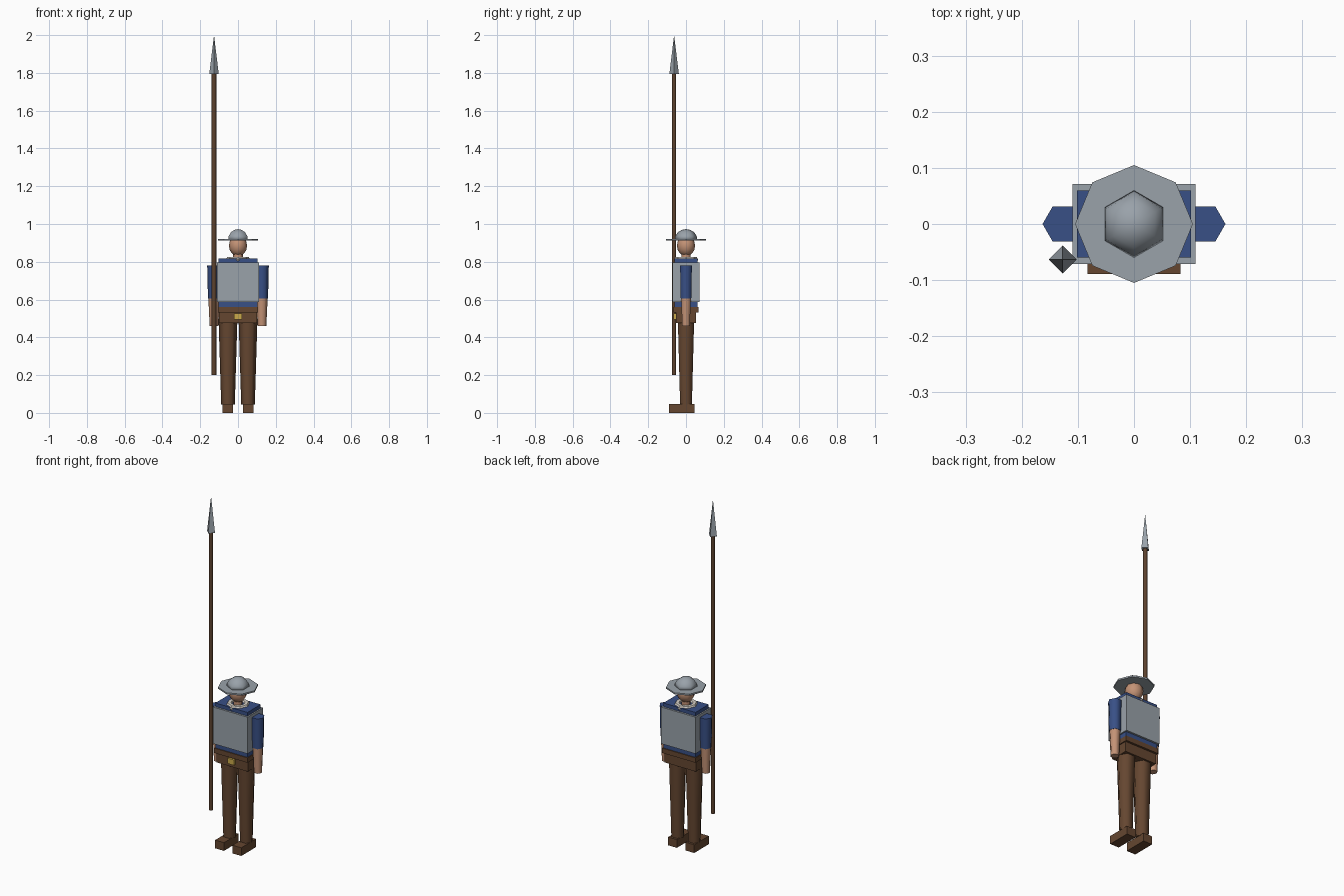
import bpy, math

cube = bpy.data.objects.get("Cube")
if cube:
    bpy.data.objects.remove(cube, do_unlink=True)


def material(name, rgb):
    m = bpy.data.materials.new(name)
    m.use_nodes = True
    m.diffuse_color = (*rgb, 1)
    m.node_tree.nodes["Principled BSDF"].inputs["Base Color"].default_value = (*rgb, 1)
    return m


steel = material("steel grey", (0.32, 0.36, 0.40))
blue = material("blue cloth", (0.04, 0.08, 0.24))
leather = material("brown leather", (0.13, 0.062, 0.03))
wood = material("dark wood", (0.11, 0.055, 0.028))
skin = material("skin", (0.55, 0.29, 0.18))
linen = material("off white linen", (0.68, 0.64, 0.58))
brass = material("brass", (0.60, 0.40, 0.07))


def finish(name, mat, smooth=True):
    ob = bpy.context.object
    ob.name = name
    ob.data.materials.append(mat)
    if smooth:
        bpy.ops.object.shade_smooth_by_angle(angle=math.radians(62))
    return ob


def box(name, mat, x, y, z):
    """Box spanning the three (low, high) ranges."""
    spans = (x, y, z)
    bpy.ops.mesh.primitive_cube_add(size=1, location=[(a + b) / 2 for a, b in spans])
    ob = finish(name, mat, False)
    ob.scale = [b - a for a, b in spans]
    return ob


def tube(name, mat, x, y, z0, z1, r0, r1, sides=6, smooth=True):
    """Upright tapered prism with a corner on the x axis."""
    bpy.ops.mesh.primitive_cone_add(vertices=sides, radius1=r0, radius2=r1, depth=z1 - z0,
                                    location=(x, y, (z0 + z1) / 2),
                                    rotation=(0, 0, math.pi / 2))
    return finish(name, mat, smooth)


def ball(name, mat, z, r, height, segments, rings):
    bpy.ops.mesh.primitive_uv_sphere_add(segments=segments, ring_count=rings, radius=1,
                                         location=(0, 0, z))
    ob = finish(name, mat)
    ob.scale = (r, r, height)
    return ob


# Limbs and boots
for side, s in (("left", 1), ("right", -1)):
    box(side + "_boot", leather, (s * 0.055 - 0.028, s * 0.055 + 0.028), (-0.089, 0.044), (0, 0.047))
    tube(side + "_leg", leather, s * 0.053, 0, 0.045, 0.5, 0.036, 0.05)
    tube(side + "_sleeve", blue, s * 0.127, 0, 0.605, 0.78, 0.032, 0.036)
    tube(side + "_forearm", skin, s * 0.127, 0, 0.46, 0.61, 0.023, 0.030)

# Body
box("hips", leather, (-0.1, 0.1), (-0.053, 0.053), (0.475, 0.535))
box("belt", leather, (-0.106, 0.106), (-0.065, 0.065), (0.532, 0.56))
box("buckle", brass, (-0.02, 0.02), (-0.067, -0.05), (0.495, 0.526))
box("torso", blue, (-0.102, 0.102), (-0.06, 0.06), (0.55, 0.818))
box("breastplate", steel, (-0.11, 0.11), (-0.071, 0.071), (0.587, 0.797))

# Collar, neck and head
bpy.ops.mesh.primitive_torus_add(major_segments=8, minor_segments=6, major_radius=0.047,
                                 minor_radius=0.018, location=(0, 0, 0.811))
finish("collar", linen, False)
tube("neck", skin, 0, 0, 0.8, 0.86, 0.026, 0.026)
ball("head", skin, 0.885, 0.048, 0.055, 8, 8)

# Brimmed helmet
tube("helmet_brim", steel, 0, 0, 0.912, 0.921, 0.105, 0.105, 8, False)
dome = ball("helmet_dome", steel, 0.915, 0.061, 0.058, 6, 8)
for v in dome.data.vertices:
    v.co.z = max(v.co.z, 0)

# Pike
tube("pike_shaft", wood, -0.127, -0.063, 0.2, 1.8, 0.012, 0.012)
tube("pike_head", steel, -0.127, -0.063, 1.795, 2.0, 0.025, 0, 4, False)
